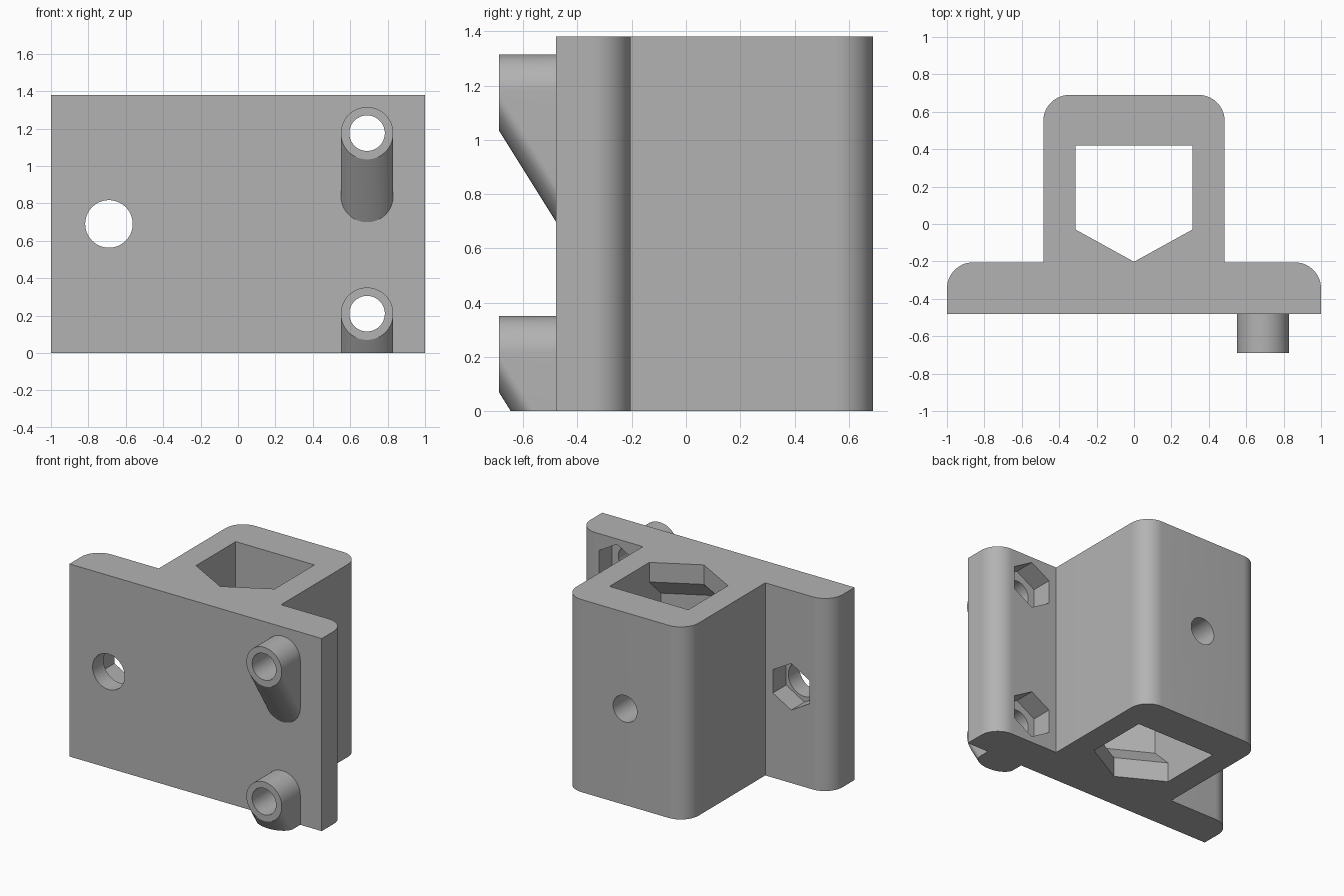
import bpy, bmesh, math
from mathutils import Vector

cube = bpy.data.objects.get("Cube")
if cube:
    bpy.data.objects.remove(cube, do_unlink=True)

HEIGHT = 1.38
FRONT, PLATE_BACK, BACK = -0.48, -0.205, 0.69
BOSS_X, BOSS_R = 0.69, 0.14
BOSS_HEIGHTS = (0.21, 1.175)

grey = bpy.data.materials.new("plain grey")
grey.use_nodes = True
grey.diffuse_color = (0.45, 0.45, 0.45, 1)
grey.node_tree.nodes["Principled BSDF"].inputs["Base Color"].default_value = grey.diffuse_color


def finish(name, bm):
    bmesh.ops.recalc_face_normals(bm, faces=bm.faces)
    mesh = bpy.data.meshes.new(name)
    bm.to_mesh(mesh)
    bm.free()
    mesh.materials.append(grey)
    obj = bpy.data.objects.new(name, mesh)
    bpy.context.collection.objects.link(obj)
    return obj


def loft(name, rings):
    """Skin a stack of matching rings and cap both ends."""
    bm = bmesh.new()
    rows = [[bm.verts.new(p) for p in ring] for ring in rings]
    n = len(rows[0])
    for a, b in zip(rows, rows[1:]):
        for i in range(n):
            j = (i + 1) % n
            bm.faces.new((a[i], a[j], b[j], b[i]))
    bm.faces.new(rows[0])
    bm.faces.new(rows[-1])
    return finish(name, bm)


def circle(x, y, z, r, sides):
    """Ring in the xz plane with a point at the top."""
    steps = [2 * math.pi * i / sides for i in range(sides)]
    return [Vector((x + r * math.sin(a), y, z + r * math.cos(a))) for a in steps]


def prism(name, x, z, r, y0, y1, sides=64):
    return loft(name, [circle(x, y, z, r, sides) for y in (y0, y1)])


def corner(cx, cy, r, steps=14):
    """Quarter round turning from +x to +y."""
    return [(cx + r * math.cos(a), cy + r * math.sin(a))
            for a in (math.pi / 2 * i / steps for i in range(steps + 1))]


def combine(target, tool, operation):
    mod = target.modifiers.new(operation, 'BOOLEAN')
    mod.object, mod.operation, mod.solver = tool, operation, 'EXACT'
    bpy.context.view_layer.objects.active = target
    bpy.ops.object.modifier_apply(modifier=mod.name)
    bpy.data.objects.remove(tool, do_unlink=True)


# Mounting plate and square socket from one mirrored outline
half = [(1, FRONT)] + corner(0.86, PLATE_BACK - 0.14, 0.14)
half += [(0.485, PLATE_BACK)] + corner(0.345, BACK - 0.14, 0.14)
outline = half + [(-x, y) for x, y in reversed(half)]
bracket = loft("bracket_body", [[(x, y, z) for x, y in outline] for z in (0, HEIGHT)])


# Bosses, each with a sloping gusset running down into the plate
def boss(z):
    bm = bmesh.new()
    tip, root, slope = -0.69, FRONT + 0.04, 1.6
    for y, cz in ((tip, z), (root, z), (root, z - slope * (root - tip))):
        for p in circle(BOSS_X, y, cz, BOSS_R, 64):
            bm.verts.new(p)
    hull = bmesh.ops.convex_hull(bm, input=bm.verts)
    loose = [v for v in bm.verts if not v.link_faces]
    bmesh.ops.delete(bm, geom=loose, context='VERTS')
    # Trim level with the underside
    cut = bmesh.ops.bisect_plane(bm, geom=bm.verts[:] + bm.edges[:] + bm.faces[:],
                                 plane_co=(0, 0, 0), plane_no=(0, 0, 1), clear_inner=True)
    edges = [e for e in cut["geom_cut"] if isinstance(e, bmesh.types.BMEdge)]
    if edges:
        bmesh.ops.holes_fill(bm, edges=edges, sides=0)
    return finish("boss", bm)


for z in BOSS_HEIGHTS:
    combine(bracket, boss(z), 'UNION')


# Socket opening with a V front, relieved between its two ends
def socket_ring(z, relief):
    side, front = 0.312, -0.03 - relief
    return [(-side, 0.42, z), (-side, front, z), (0, front - 0.172, z),
            (side, front, z), (side, 0.42, z)]


lip, relief = 0.14, 0.13
levels = [(-0.1, 0), (lip, 0), (lip + relief, relief)]
levels += [(HEIGHT - z, d) for z, d in reversed(levels)]
combine(bracket, loft("socket_cutter", [socket_ring(z, d) for z, d in levels]), 'DIFFERENCE')

# Bolt holes with hexagonal nut pockets in the back of the plate
bolts = [(BOSS_X, z, 0.095) for z in BOSS_HEIGHTS] + [(-BOSS_X, HEIGHT / 2, 0.127)]
for x, z, r in bolts:
    combine(bracket, prism("bolt_cutter", x, z, r, -0.8, -0.1), 'DIFFERENCE')
    combine(bracket, prism("nut_cutter", x, z, 0.167, PLATE_BACK - 0.15, -0.1, 6), 'DIFFERENCE')

# Clamping screw hole in the socket's back wall
combine(bracket, prism("screw_cutter", 0, HEIGHT / 2, 0.095, 0.3, 0.8), 'DIFFERENCE')

# Smooth rounds, crisp edges
bpy.ops.object.select_all(action='DESELECT')
bracket.select_set(True)
bpy.context.view_layer.objects.active = bracket
bpy.ops.object.shade_smooth_by_angle(angle=math.radians(30))
